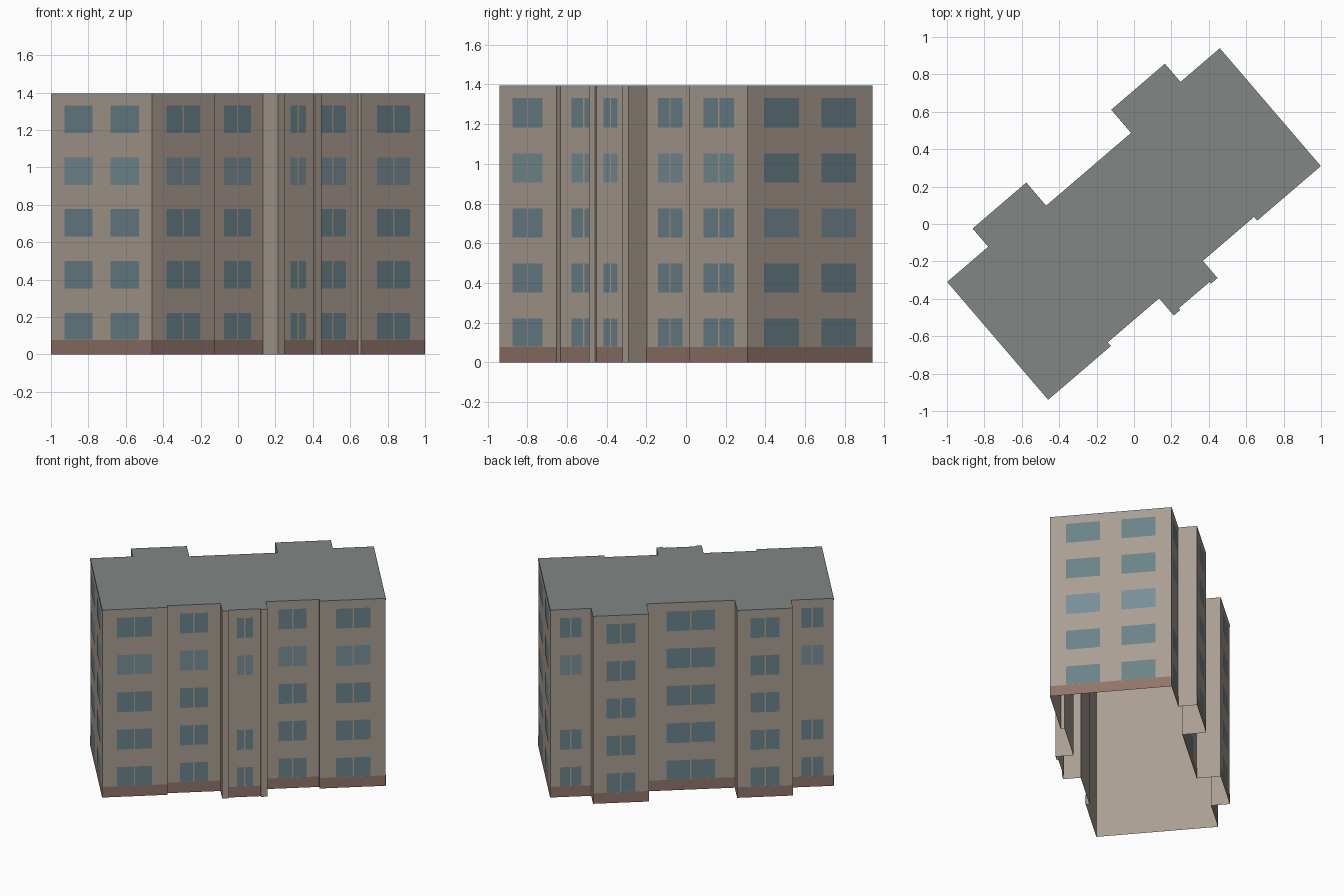
import bpy, bmesh, math
from mathutils import Matrix, Vector

if "Cube" in bpy.data.objects:
    bpy.data.objects.remove(bpy.data.objects["Cube"])

H = 1.394            # wall height
YAW = math.radians(40.6)
EPS = 0.001          # how far the facade panels sit in front of the wall
BACK, FRONT = 0.006, -0.003   # slight sideways shift of back and front bays


def material(name, rgb):
    m = bpy.data.materials.new(name)
    m.diffuse_color = (*rgb, 1)
    m.use_nodes = True
    m.node_tree.nodes["Principled BSDF"].inputs["Base Color"].default_value = m.diffuse_color
    return m


WALL = material("wall_beige", (0.40, 0.34, 0.29))
ROOF = material("roof_grey", (0.22, 0.245, 0.235))
BASE = material("plinth_brown", (0.28, 0.175, 0.14))
GLASS = material("window_glass", (0.145, 0.225, 0.25))
PALE = material("window_glass_pale", (0.185, 0.275, 0.305))
COPING = material("coping_grey", (0.34, 0.35, 0.33))


def finish(name, bm, mats):
    me = bpy.data.meshes.new(name)
    bm.to_mesh(me)
    bm.free()
    for m in mats:
        me.materials.append(m)
    ob = bpy.data.objects.new(name, me)
    ob.rotation_euler.z = YAW
    bpy.context.collection.objects.link(ob)


# Building shell, open underneath: half outline in the building's own axes, mirrored
half = [(0.108, -0.498), (0.108, -0.510), (0.154, -0.510), (0.154, -0.389),
        (0.515, -0.389), (0.515, -0.415), (0.96, -0.415), (0.96, 0.415),
        (0.677, 0.415), (0.677, 0.543), (0.299, 0.543), (0.299, 0.38)]
outline = half + [(-x, y) for x, y in reversed(half)]
bm = bmesh.new()
ring = []
for x, y in outline:
    if abs(x) < 0.9:
        x += BACK if y > 0 else FRONT
    ring.append((bm.verts.new((x, y, 0)), bm.verts.new((x, y, H))))
for (a, b), (c, d) in zip(ring, ring[1:] + ring[:1]):
    bm.faces.new((a, c, d, b))
roof = bm.faces.new([top for _, top in ring])
roof.material_index = 1
finish("building_shell", bm, [WALL, ROOF])


# Facades: name, centre x, y, facing angle, width, window list, storeys, pale storey
# each window is (offset, half width, has mullion)
ALL, STAIR = (0, 1, 2, 3, 4), (0, 1, 3, 4)
facades = [("front_stair", FRONT, -0.498, 0, 0.216, [(0, 0.054, True)], STAIR, 3),
           ("back_centre", BACK, 0.38, 180, 0.598, [(0, 0.165, True)], ALL, None)]
for s, side in ((-1, "left"), (1, "right")):
    facades += [
        ("front_inner_" + side, s * 0.3345 + FRONT, -0.389, 0, 0.361,
         [(0, 0.095, True)], ALL, 3),
        ("front_outer_" + side, s * 0.7375 + FRONT / 2, -0.415, 0, 0.445 - s * FRONT,
         [(s * 0.003, 0.117, True)], ALL, 3),
        ("end_" + side, s * 0.96, 0, s * 90, 0.83,
         [(-0.19, 0.116, False), (0.19, 0.116, False)], ALL, 3 if s < 0 else 2),
        ("back_outer_" + side, s * 0.8185 + BACK / 2, 0.415, 180, 0.283 - s * BACK,
         [(0, 0.074, True)], STAIR, 3),
        ("back_bay_" + side, s * 0.488 + BACK, 0.543, 180, 0.378,
         [(0, 0.097, True)], ALL, None)]


def panel(bm, frame, x0, x1, z0, z1, mat=0):
    """Flat panel lying on a facade."""
    corners = ((x0, z0), (x1, z0), (x1, z1), (x0, z1))
    f = bm.faces.new([bm.verts.new(frame @ Vector((x, -EPS, z))) for x, z in corners])
    f.material_index = mat


for name, x, y, ang, width, windows, storeys, pale in facades:
    frame = Matrix.Translation((x, y, 0)) @ Matrix.Rotation(math.radians(ang), 4, 'Z')
    # brown plinth and grey coping strip
    for part, z0, z1, mat in (("plinth", 0, 0.078, BASE), ("coping", H - 0.017, H, COPING)):
        bm = bmesh.new()
        panel(bm, frame, -width / 2, width / 2, z0, z1)
        finish(f"{name}_{part}", bm, [mat])
    # windows, split in two panes where there is a mullion
    bm = bmesh.new()
    for k in storeys:
        z1 = 0.221 + 0.2775 * k
        z0 = max(z1 - 0.147, 0.079)
        for off, hw, split in windows:
            panes = [(-hw, -0.005), (0.005, hw)] if split else [(-hw, hw)]
            for a, b in panes:
                panel(bm, frame, off + a, off + b, z0, z1, 1 if k == pale else 0)
    finish(f"{name}_windows", bm, [GLASS, PALE])
